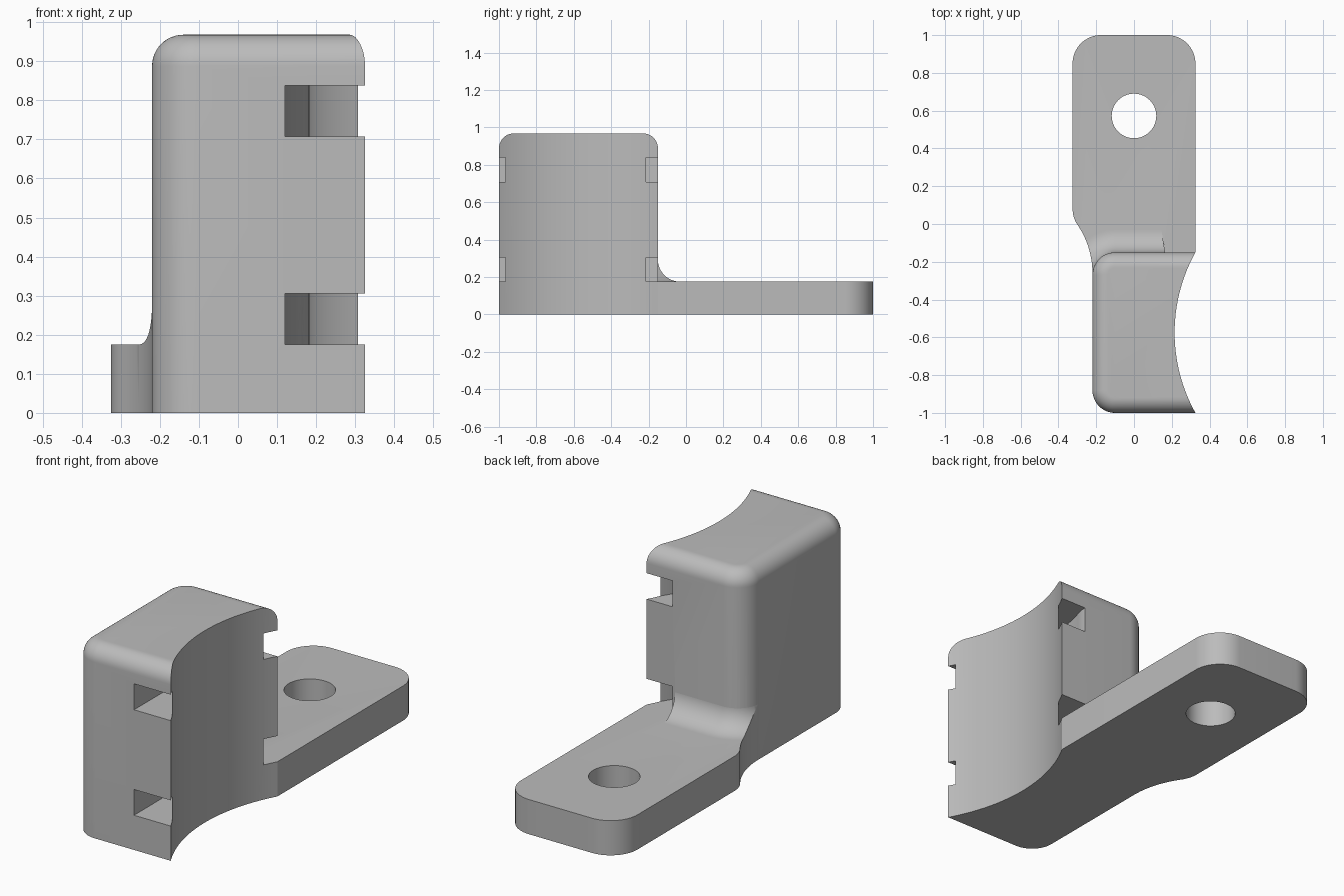
import bpy, bmesh
from math import sin, cos, sqrt, pi, radians

cube = bpy.data.objects.get("Cube")
if cube:
    bpy.data.objects.remove(cube, do_unlink=True)

grey = bpy.data.materials.new("light grey")
grey.use_nodes = True
COLOR = (0.5, 0.5, 0.5, 1)
grey.diffuse_color = COLOR
grey.node_tree.nodes["Principled BSDF"].inputs["Base Color"].default_value = COLOR


def arc(cx, cy, r, a0, a1, n=16):
    """Points on a circle between two angles in degrees."""
    steps = [radians(a0 + (a1 - a0) * i / n) for i in range(n + 1)]
    return [(cx + r * cos(a), cy + r * sin(a)) for a in steps]


def loft(name, levels):
    """Solid through a list of (outline, height) levels."""
    bm = bmesh.new()
    rings = [[bm.verts.new((x, y, z)) for x, y in outline] for outline, z in levels]
    n = len(rings[0])
    for low, high in zip(rings, rings[1:]):
        for i in range(n):
            j = (i + 1) % n
            bm.faces.new((low[i], low[j], high[j], high[i]))
    bm.faces.new(rings[0][::-1])
    bm.faces.new(rings[-1])
    bmesh.ops.recalc_face_normals(bm, faces=bm.faces)
    mesh = bpy.data.meshes.new(name)
    bm.to_mesh(mesh)
    bm.free()
    mesh.materials.append(grey)
    obj = bpy.data.objects.new(name, mesh)
    bpy.context.collection.objects.link(obj)
    return obj


def combine(target, tool, operation):
    """Apply a boolean and remove the tool."""
    tool.hide_render = True
    mod = target.modifiers.new("boolean", "BOOLEAN")
    mod.operation = operation
    mod.solver = "EXACT"
    mod.object = tool
    bpy.context.view_layer.objects.active = target
    bpy.ops.object.modifier_apply(modifier=mod.name)
    bpy.data.objects.remove(tool, do_unlink=True)


LEFT, FRONT, BACK, TOP = -0.22, -1.0, -0.15, 0.968
PLATE, CORNER, EDGE, FILLET = 0.175, 0.12, 0.08, 0.12


# Upright block: rounded corners and a rounded top edge
def block_outline(inset):
    r = CORNER - inset
    cx = LEFT + CORNER
    return ([(0.6, FRONT + inset), (0.6, BACK - inset)]
            + arc(cx, BACK - CORNER, r, 90, 180)
            + arc(cx, FRONT + CORNER, r, 180, 270))


levels = [(block_outline(0), 0)]
for i in range(13):
    a = pi / 2 * i / 12
    levels.append((block_outline(EDGE * (1 - cos(a))), TOP - EDGE + EDGE * sin(a)))
bracket = loft("bracket", levels)

# Concave saddle side
saddle = arc(1.091, -0.575, 0.876, 0, 360, 160)[:-1]
combine(bracket, loft("saddle_cutter", [(saddle, -0.1), (saddle, 1.1)]), "DIFFERENCE")

# Two curved strap slots behind the saddle
outer = ([(0.12, -1.05)]
         + [(1.48 - sqrt(1.36 ** 2 - (0.4 * i / 12) ** 2), -0.58 + 0.4 * i / 12)
            for i in range(13)]
         + [(0.18, -0.1)])
inner = [(0.83 - sqrt(0.65 ** 2 - (y + 0.58) ** 2), y)
         for y in [-0.1 - 0.95 * i / 32 for i in range(33)]]
for low, high in ((PLATE, 0.305), (0.707, 0.838)):
    slot = outer + inner
    combine(bracket, loft("slot_cutter", [(slot, low), (slot, high)]), "DIFFERENCE")

# Foot plate with rounded end and a flowing neck on its left edge
foot = ([(-0.2, -0.32), (0.2, -0.3), (0.325, BACK)]
        + arc(0.175, 0.85, 0.15, 0, 90)
        + arc(-0.175, 0.85, 0.15, 90, 180)
        + arc(-0.175, 0.08, 0.15, 180, 214.3, 10)
        + arc(-0.673, -0.26, 0.453, 34.3, 0, 14)[1:])
foot_plate = loft("foot_plate", [(foot, 0), (foot, PLATE)])
hole = arc(0, 0.572, 0.118, 0, 360, 64)[:-1]
combine(foot_plate, loft("hole_cutter", [(hole, -0.1), (hole, 0.3)]), "DIFFERENCE")


# Fillet sweeping round the foot of the block
def fillet_outline(d):
    return ([(0.165, -0.25), (0.165 - 0.17 * d, BACK + d)]
            + arc(LEFT + CORNER, BACK - CORNER, CORNER + d, 90, 180)
            + [(LEFT - d, -0.4), (0.1, -0.4)])


levels = [(fillet_outline(FILLET), PLATE - 0.05)]
for i in range(13):
    a = pi / 2 * i / 12
    levels.append((fillet_outline(FILLET * (1 - sin(a)) - 0.001),
                   PLATE + FILLET * (1 - cos(a))))
fillet = loft("fillet", levels)
combine(fillet, loft("neck_cutter", [(foot, 0.05), (foot, 0.5)]), "INTERSECT")
# Keep the lower slot clear of the fillet
combine(fillet, loft("slot_cutter", [(outer + inner, PLATE), (outer + inner, 0.305)]),
        "DIFFERENCE")

# Join into one solid
combine(bracket, foot_plate, "UNION")
combine(bracket, fillet, "UNION")

bpy.ops.object.select_all(action="DESELECT")
bracket.select_set(True)
bpy.context.view_layer.objects.active = bracket
bpy.ops.object.shade_smooth_by_angle(angle=radians(25))
